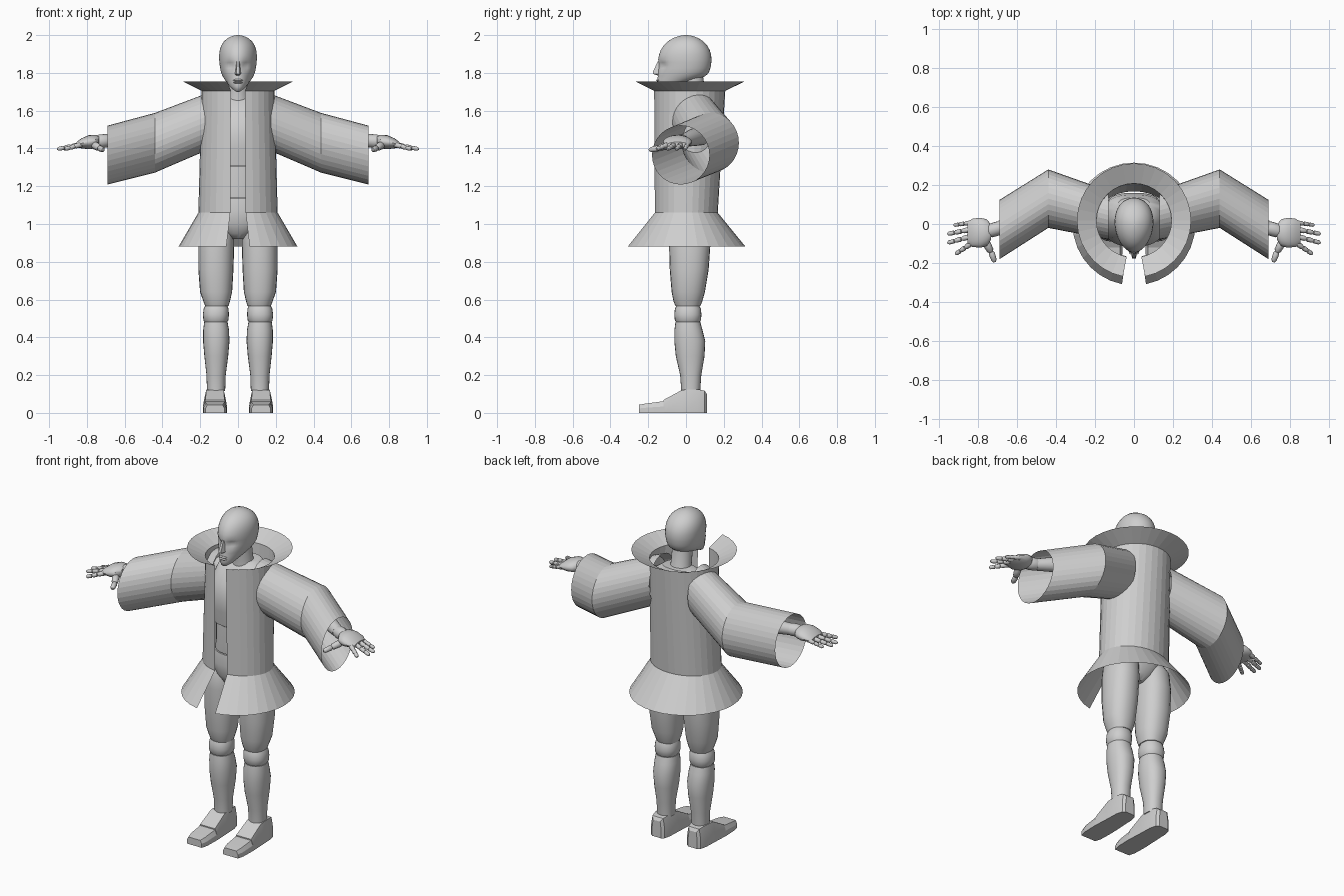
import bpy, bmesh, math
from mathutils import Vector

grey = bpy.data.materials.new("light grey")
grey.diffuse_color = (0.62, 0.62, 0.62, 1)


def loft(name, rings, closed=True, caps=True, smooth=40):
    """Skin a list of equal-length point rings."""
    bm = bmesh.new()
    rows = [[bm.verts.new(p) for p in r] for r in rings]
    n = len(rows[0])
    for a, b in zip(rows, rows[1:]):
        for i in range(n if closed else n - 1):
            j = (i + 1) % n
            bm.faces.new((a[i], a[j], b[j], b[i]))
    if caps:
        bm.faces.new(rows[0][::-1])
        bm.faces.new(rows[-1])
    bmesh.ops.recalc_face_normals(bm, faces=bm.faces)
    me = bpy.data.meshes.new(name)
    bm.to_mesh(me)
    bm.free()
    ob = bpy.data.objects.new(name, me)
    bpy.context.collection.objects.link(ob)
    me.materials.append(grey)
    if smooth:
        bpy.ops.object.select_all(action='DESELECT')
        bpy.context.view_layer.objects.active = ob
        ob.select_set(True)
        bpy.ops.object.shade_smooth_by_angle(angle=math.radians(smooth))
    return ob


def sgn_pow(v, e):
    return math.copysign(abs(v) ** e, v)


def flat_ring(z, cx, cy, rx, ry, n=24, e=1.0):
    """Horizontal ellipse; e below 1 makes it boxier."""
    out = []
    for i in range(n):
        a = 2 * math.pi * i / n
        out.append((cx + rx * sgn_pow(math.cos(a), e), cy + ry * sgn_pow(math.sin(a), e), z))
    return out


def open_ring(z, cy, rx, ry):
    """32-sided ellipse with two sides missing at the front."""
    step = 2 * math.pi / 32
    return [(rx * math.sin(i * step), cy - ry * math.cos(i * step), z) for i in range(1, 32)]


def side_ring(x, cy, cz, ry, rz, n=32):
    return [(x, cy + ry * math.cos(2 * math.pi * i / n), cz + rz * math.sin(2 * math.pi * i / n))
            for i in range(n)]


def limb(name, a, b, profile, n=16):
    """Round limb from a to b; profile lists (fraction, radius)."""
    a, b = Vector(a), Vector(b)
    q = (b - a).to_track_quat('Z', 'Y')
    return loft(name, [[a + (b - a) * t + q @ Vector((r * math.cos(2 * math.pi * i / n),
                r * math.sin(2 * math.pi * i / n), 0)) for i in range(n)] for t, r in profile])


# Coat: body, flared skirt and wide collar, open down the front
loft("coat_body", [open_ring(1.06, 0, 0.21, 0.168), open_ring(1.705, 0.018, 0.193, 0.19)],
     closed=False, caps=False, smooth=0)
loft("coat_skirt", [open_ring(0.88, 0, 0.315, 0.315), open_ring(1.06, 0, 0.21, 0.168)],
     closed=False, caps=False, smooth=0)
loft("coat_collar", [open_ring(1.705, 0.018, 0.193, 0.19), open_ring(1.755, 0.018, 0.293, 0.293)],
     closed=False, caps=False, smooth=0)

# Torso blocks
loft("chest", [flat_ring(z, 0, y, rx, ry, 32, 0.75) for z, y, rx, ry in
     [(1.31, 0.01, 0.135, 0.11), (1.40, 0.015, 0.15, 0.125), (1.47, 0.02, 0.16, 0.135),
      (1.56, 0.035, 0.165, 0.125), (1.64, 0.06, 0.145, 0.09), (1.68, 0.075, 0.09, 0.06)]])
loft("abdomen", [flat_ring(z, 0, 0.01, rx, ry, 32, 0.85) for z, rx, ry in
     [(1.14, 0.135, 0.105), (1.2, 0.128, 0.108), (1.305, 0.13, 0.104)]])
loft("pelvis", [flat_ring(z, 0, 0.01, rx, ry, 32, 0.85) for z, rx, ry in
     [(0.92, 0.035, 0.05), (0.95, 0.08, 0.085), (1.0, 0.135, 0.108), (1.07, 0.155, 0.115),
      (1.135, 0.14, 0.107)]])
loft("neck", [flat_ring(z, 0, y, r, r) for z, y, r in
     [(1.64, 0.055, 0.07), (1.69, 0.045, 0.058), (1.80, 0.03, 0.058)]])

# Head: rows of (height, front, back, half width), jaw sloping up to the nape
HEAD = [(1.698, -0.13, -0.085, 0.022), (1.705, -0.145, -0.03, 0.040), (1.725, -0.153, 0.03, 0.054),
        (1.745, -0.155, 0.075, 0.066), (1.765, -0.151, 0.098, 0.076), (1.785, -0.149, 0.112, 0.084),
        (1.805, -0.148, 0.122, 0.090), (1.825, -0.147, 0.129, 0.094), (1.84, -0.146, 0.132, 0.096),
        (1.855, -0.146, 0.134, 0.098), (1.87, -0.147, 0.135, 0.099), (1.895, -0.143, 0.133, 0.099),
        (1.92, -0.134, 0.126, 0.096), (1.945, -0.118, 0.112, 0.088), (1.967, -0.096, 0.092, 0.074),
        (1.985, -0.066, 0.064, 0.053), (1.996, -0.034, 0.034, 0.028), (2.0, -0.01, 0.01, 0.008)]


def head_ring(z, yf, yb, rx, n=40):
    out = []
    for i in range(n):
        a = 2 * math.pi * i / n
        c, s = math.cos(a), math.sin(a)
        y = (yf + yb) / 2 + (yb - yf) / 2 * s
        x = rx * c * (1 + 0.12 * s)
        if s < 0:  # eye sockets
            y += 0.016 * math.exp(-((abs(x) - 0.04) / 0.02) ** 2 - ((z - 1.838) / 0.018) ** 2)
        lift = max(0, 1.80 - z) * 0.45 * (s + 1) / 2
        out.append((x, y, z + lift))
    return out


loft("head", [head_ring(*r) for r in HEAD], smooth=50)
loft("nose", [[(-w, -0.135, z), (-w * 0.5, y, z), (w * 0.5, y, z), (w, -0.135, z)] for z, y, w in
     [(1.787, -0.152, 0.014), (1.795, -0.176, 0.019), (1.808, -0.174, 0.016), (1.86, -0.15, 0.010)]])
for name, z in (("lower_lip", 1.749), ("upper_lip", 1.761)):
    loft(name, [flat_ring(z + dz, 0, -0.146, rx, ry, 16) for dz, rx, ry in
         [(-0.006, 0.015, 0.008), (0, 0.026, 0.014), (0.006, 0.015, 0.008)]])

BALL = [(0.0, 0.3), (0.08, 0.65), (0.25, 0.92), (0.5, 1), (0.75, 0.92), (0.92, 0.65), (1, 0.3)]

for side, s in (("left", 1), ("right", -1)):
    # Sleeve, bent at the elbow and open at the cuff
    loft(side + "_sleeve", [side_ring(s * x, y, z, ry, rz) for x, y, z, ry, rz in
         [(0.13, 0.045, 1.555, 0.125, 0.15), (0.44, 0.13, 1.43, 0.15, 0.158),
          (0.69, -0.028, 1.365, 0.152, 0.156)]], caps=False, smooth=0)

    # Arm
    sh, el, wr = (s * 0.17, 0.07, 1.58), (s * 0.43, 0.11, 1.48), (s * 0.69, -0.02, 1.44)
    limb(side + "_shoulder", (s * 0.10, 0.075, 1.58), (s * 0.22, 0.085, 1.56),
         [(t, r * 0.065) for t, r in BALL])
    limb(side + "_upper_arm", sh, el, [(0, 0.05), (0.3, 0.062), (0.9, 0.045), (1, 0.035)])
    limb(side + "_elbow", (s * 0.39, 0.115, 1.49), (s * 0.47, 0.09, 1.475),
         [(t, r * 0.045) for t, r in BALL])
    limb(side + "_forearm", el, wr, [(0, 0.035), (0.25, 0.054), (0.9, 0.036), (1, 0.034)])
    limb(side + "_wrist", (s * 0.675, -0.015, 1.442), (s * 0.76, -0.042, 1.436),
         [(0, 0.03), (0.3, 0.036), (0.7, 0.036), (1, 0.025)])

    # Hand
    loft(side + "_palm", [side_ring(s * x, y, z, ry, rz, 20) for x, y, z, ry, rz in
         [(0.735, -0.042, 1.437, 0.04, 0.026), (0.755, -0.044, 1.436, 0.068, 0.036),
          (0.79, -0.045, 1.433, 0.077, 0.037), (0.83, -0.045, 1.427, 0.072, 0.026),
          (0.855, -0.045, 1.42, 0.055, 0.014)]])
    FINGERS = [("little", 0.008, 0.92, -0.005, 0.012), ("ring", -0.025, 0.95, -0.05, 0.0135),
               ("middle", -0.06, 0.95, -0.095, 0.0135), ("index", -0.093, 0.912, -0.152, 0.0135)]
    for f, y0, x1, y1, r in FINGERS:
        a, b = Vector((s * 0.825, y0, 1.422)), Vector((s * x1, y1, 1.398))
        for k, (t0, t1) in enumerate(((0, 0.5), (0.46, 0.78), (0.74, 1.06))):
            rr = r * (1.05 - 0.1 * k)
            limb(f"{side}_{f}_finger_{k + 1}", a.lerp(b, t0), a.lerp(b, t1),
                 [(0, rr * 0.5), (0.15, rr), (0.8, rr * 0.92), (1, rr * 0.45)], 10)
    limb(side + "_thumb_base", (s * 0.765, -0.085, 1.42), (s * 0.733, -0.145, 1.402),
         [(0, 0.015), (0.3, 0.021), (0.85, 0.018), (1, 0.01)], 10)
    limb(side + "_thumb_tip", (s * 0.734, -0.14, 1.402), (s * 0.715, -0.195, 1.392),
         [(0, 0.01), (0.2, 0.016), (0.8, 0.014), (1, 0.007)], 10)

    # Leg: rows of (height, centre x, centre y, half width, half depth)
    LEG = {"thigh": [(0.565, 0.112, 0.01, 0.062, 0.066), (0.59, 0.113, 0.01, 0.07, 0.076),
                     (0.64, 0.116, 0.012, 0.085, 0.088), (0.76, 0.117, 0.017, 0.093, 0.103),
                     (0.90, 0.115, 0.02, 0.095, 0.110), (1.0, 0.11, 0.02, 0.088, 0.105),
                     (1.06, 0.105, 0.02, 0.06, 0.07)],
           "knee": [(0.475, 0.117, 0.01, 0.055, 0.058), (0.49, 0.117, 0.01, 0.066, 0.069),
                    (0.52, 0.117, 0.01, 0.069, 0.072), (0.55, 0.116, 0.01, 0.066, 0.069),
                    (0.57, 0.115, 0.01, 0.058, 0.060)],
           "shin": [(0.115, 0.116, 0.025, 0.048, 0.050), (0.2, 0.116, 0.025, 0.051, 0.056),
                    (0.30, 0.115, 0.022, 0.063, 0.076), (0.38, 0.115, 0.02, 0.070, 0.082),
                    (0.44, 0.116, 0.013, 0.068, 0.074), (0.48, 0.117, 0.01, 0.062, 0.066)]}
    for part, rows in LEG.items():
        loft(f"{side}_{part}", [flat_ring(z, s * x, y, rx, ry, 24, 0.9) for z, x, y, rx, ry in rows])

    # Foot: cross-sections from heel to toe (y, half width, top height)
    def sole(name, rows):
        loft(name, [[(s * 0.122 - w, y, 0), (s * 0.122 - w, y, h * 0.55), (s * 0.122 - w * 0.8, y, h),
                     (s * 0.122 + w * 0.8, y, h), (s * 0.122 + w, y, h * 0.55), (s * 0.122 + w, y, 0)]
                    for y, w, h in rows], smooth=25)
    sole(side + "_foot", [(0.11, 0.03, 0.10), (0.098, 0.045, 0.118), (0.06, 0.055, 0.125),
                          (-0.02, 0.058, 0.122), (-0.12, 0.063, 0.068)])
    sole(side + "_toes", [(-0.115, 0.063, 0.062), (-0.21, 0.06, 0.05), (-0.248, 0.05, 0.043)])
